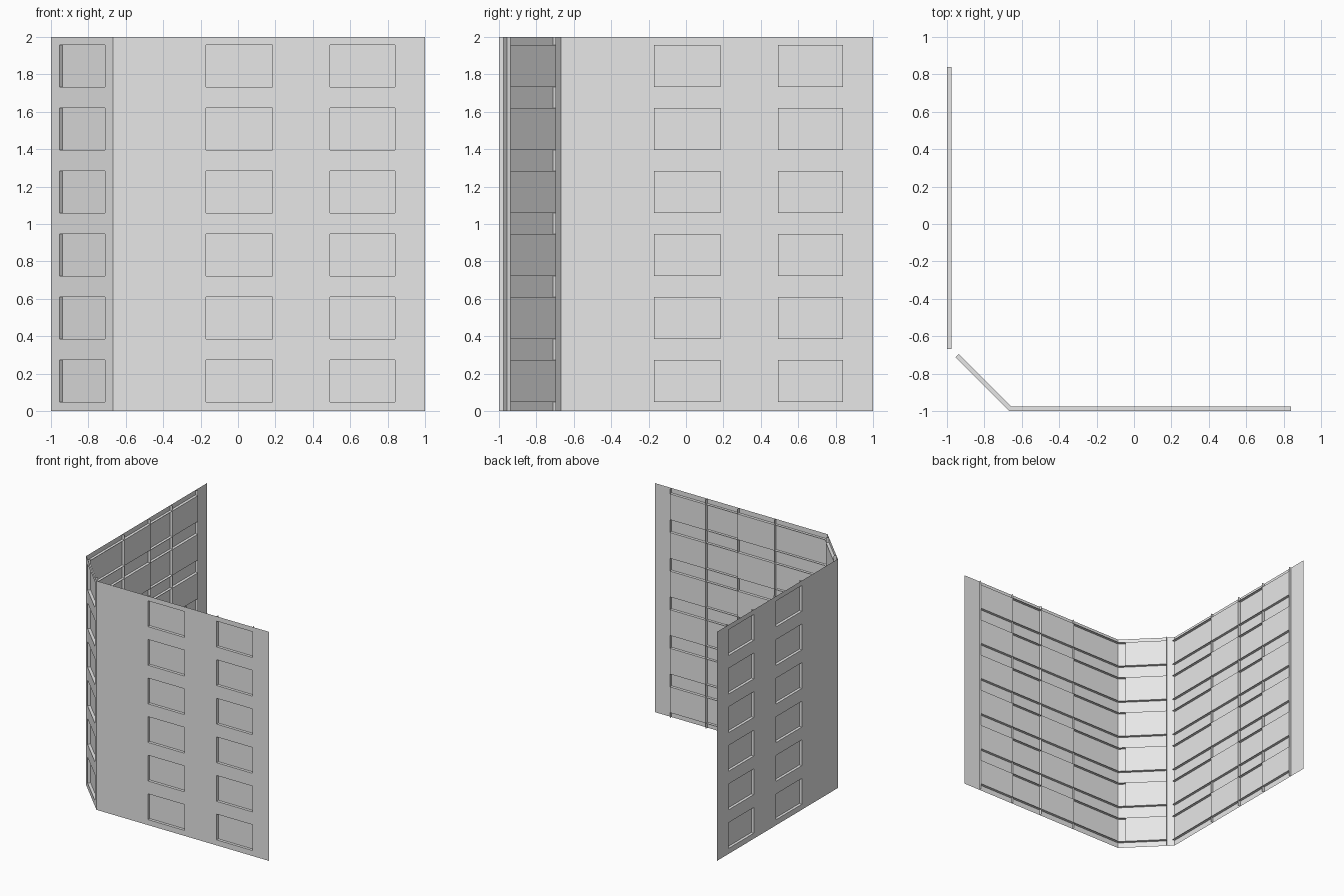
import bpy, bmesh
from mathutils import Vector

cube = bpy.data.objects.get("Cube")
if cube:
    bpy.data.objects.remove(cube)

HEIGHT = 2.0
DEPTH = 0.024
ROWS = [(0.048 + i * 0.337, 0.273 + i * 0.337) for i in range(6)]
UP = Vector((0, 0, 1))

grey = bpy.data.materials.new("plain grey")
grey.use_nodes = True
grey.diffuse_color = (0.8, 0.8, 0.8, 1)
grey.node_tree.nodes["Principled BSDF"].inputs["Base Color"].default_value = (0.8, 0.8, 0.8, 1)


def make_object(name, quads, flip=False):
    """Mesh object from a list of four-corner faces."""
    bm = bmesh.new()
    for quad in quads:
        bm.faces.new([bm.verts.new(p) for p in quad])
    bmesh.ops.remove_doubles(bm, verts=bm.verts, dist=0.0001)
    if flip:
        bmesh.ops.reverse_faces(bm, faces=bm.faces)
    mesh = bpy.data.meshes.new(name)
    bm.to_mesh(mesh)
    bm.free()
    mesh.materials.append(grey)
    bpy.context.collection.objects.link(bpy.data.objects.new(name, mesh))


def facade(name, start, end, inward, columns):
    """Thin wall with recessed windows and ribs on its inner side."""
    start, end = Vector(start), Vector(end)
    along = (end - start).normalized()
    inward = Vector(inward).normalized()
    length = (end - start).length
    flip = along.cross(UP).dot(inward) > 0

    def at(s, z, d=0.0):
        return start + along * s + UP * z + inward * d

    def flat(s0, s1, z0, z1, d=0.0):
        return [at(s0, z0, d), at(s1, z0, d), at(s1, z1, d), at(s0, z1, d)]

    # Outer sheet: every grid cell except the window openings
    s_lines = [0] + [s for c in columns for s in c] + [length]
    z_lines = [0] + [z for r in ROWS for z in r] + [HEIGHT]
    sheet = []
    for i, (s0, s1) in enumerate(zip(s_lines, s_lines[1:])):
        for j, (z0, z1) in enumerate(zip(z_lines, z_lines[1:])):
            if not (i % 2 and j % 2):
                sheet.append(flat(s0, s1, z0, z1))
    make_object(name + "_sheet", sheet, flip)

    # Recessed window panels
    make_object(name + "_window_panels",
                [flat(*c, *r, DEPTH) for c in columns for r in ROWS], flip)

    # Ribs along the window edges, full height and nearly full width
    reach = s_lines[-2]
    ribs = [[at(s, 0), at(s, 0, DEPTH), at(s, HEIGHT, DEPTH), at(s, HEIGHT)]
            for s in s_lines[1:-1]]
    make_object(name + "_vertical_ribs", ribs, flip)
    shelves = [[at(0, z), at(reach, z), at(reach, z, DEPTH), at(0, z, DEPTH)]
               for z in z_lines[1:-1]]
    make_object(name + "_horizontal_ribs", shelves)


long_columns = [(0.497, 0.852), (1.16, 1.507)]
corner_front = (-0.667, -1, 0)
corner_side = (-1, -0.667, 0)
facade("front_wall", corner_front, (1, -1, 0), (0, 1, 0), long_columns)
facade("corner_wall", corner_front, corner_side, (1, 1, 0), [(0.062, 0.407)])
facade("side_wall", corner_side, (-1, 1, 0), (1, 0, 0), long_columns)
